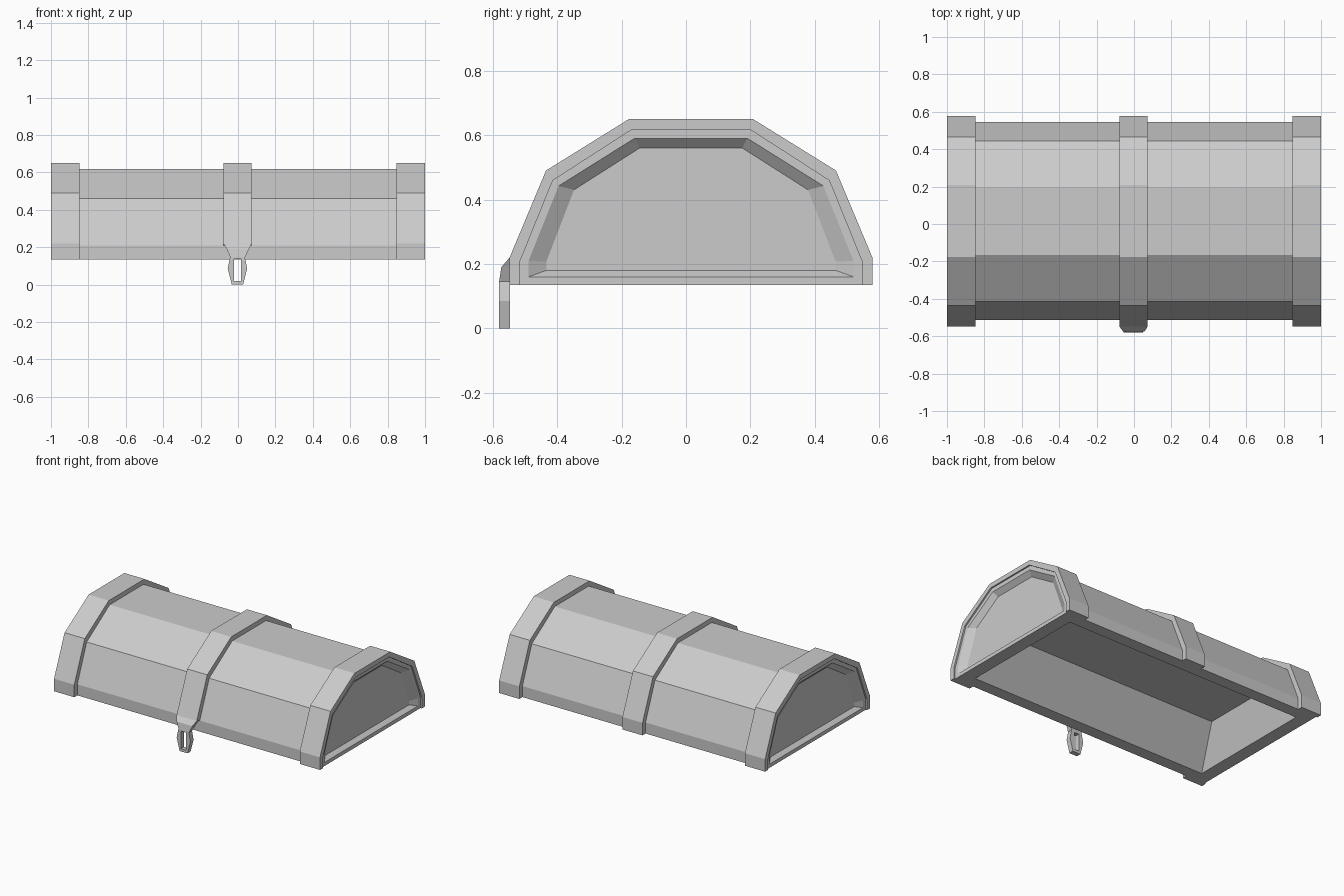
import bpy, bmesh

if "Cube" in bpy.data.objects:
    bpy.data.objects.remove(bpy.data.objects["Cube"])

CY = 0.0155   # centre line of the lid in y


def loft(name, rings, closed=False):
    """Skin a list of equal-length point rings; cap the ends unless closed."""
    bm = bmesh.new()
    vs = [[bm.verts.new(p) for p in r] for r in rings]
    n = len(rings[0])
    pairs = list(zip(vs, vs[1:])) + ([(vs[-1], vs[0])] if closed else [])
    for a, b in pairs:
        for i in range(n):
            j = (i + 1) % n
            bm.faces.new((a[i], a[j], b[j], b[i]))
    if not closed:
        bm.faces.new(vs[0])
        bm.faces.new(vs[-1])
    bmesh.ops.recalc_face_normals(bm, faces=bm.faces[:])
    me = bpy.data.meshes.new(name)
    bm.to_mesh(me)
    bm.free()
    ob = bpy.data.objects.new(name, me)
    bpy.context.collection.objects.link(ob)
    return ob


def arch(half):
    """Mirror a half profile of (y, z) into a full arch, front to back."""
    return [(CY - y, z) for y, z in half] + [(CY + y, z) for y, z in reversed(half)]


body_p = arch([(.53, .135), (.53, .21), (.429, .459), (.182, .618)])
band_p = arch([(.563, .135), (.563, .22), (.45, .49), (.192, .65)])
rim_p = arch([(.504, .16), (.504, .21), (.411, .442), (.175, .59)])
panel_p = arch([(.449, .18), (.449, .207), (.363, .43), (.159, .56)])

# Lid body with a recessed panel at each end
at = lambda x, prof: [(x, y, z) for y, z in prof]
body = loft("lid_body", [at(-.96, panel_p), at(-.99, rim_p), at(-.99, body_p),
                         at(.99, body_p), at(.99, rim_p), at(.96, panel_p)])

# Hollow underside: inset the bottom face and push it up with a taper
bm = bmesh.new()
bm.from_mesh(body.data)
bottom = next(f for f in bm.faces if f.normal.z < -.9 and f.calc_area() > 1)
bmesh.ops.inset_region(bm, faces=[bottom], thickness=.08)
for v in bottom.verts:
    v.co.x = .9 if v.co.x > 0 else -.9
    v.co.y = CY + (.447 if v.co.y > CY else -.447)
res = bmesh.ops.extrude_face_region(bm, geom=[bottom])
for v in res["geom"]:
    if isinstance(v, bmesh.types.BMVert):
        v.co.x *= .815 / .9
        v.co.y = CY + (.25 if v.co.y > CY else -.25)
        v.co.z = .381
if bottom.is_valid:
    bmesh.ops.delete(bm, geom=[bottom], context='FACES_ONLY')
bmesh.ops.recalc_face_normals(bm, faces=bm.faces[:])
bm.to_mesh(body.data)
bm.free()


# Raised bands wrapping over the lid
def band(name, x0, x1, start=0):
    loft(name, [[(x0, *o), (x1, *o), (x1, *i), (x0, *i)]
                for o, i in zip(band_p[start:], body_p[start:])])


band("left_band", -1, -.848)
band("right_band", .848, 1)
band("centre_strap", -.078, .073, start=1)

# Hasp neck: strap end tapering down (z, left x, right x, front y, back y)
loft("hasp_neck", [[(l, f, z), (r, f, z), (r, b, z), (l, b, z)]
                   for z, l, r, f, b in [(.22, -.078, .073, -.5475, -.5145),
                                         (.19, -.06, .058, -.573, -.535),
                                         (.145, -.04, .038, -.58, -.547)]])

# Hasp loop: slotted plate hanging below the lid
outer = [(.04, .145), (.052, .085), (.03, 0)]
inner = [(.019, .137), (.019, .085), (.019, .018)]
mirror = lambda h: h + [(-x, z) for x, z in reversed(h)]
loft("hasp_loop", [[(ox - .003, -.58, oz), (ox - .003, -.547, oz),
                    (ix - .003, -.547, iz), (ix - .003, -.58, iz)]
                   for (ox, oz), (ix, iz) in zip(mirror(outer), mirror(inner))], closed=True)
